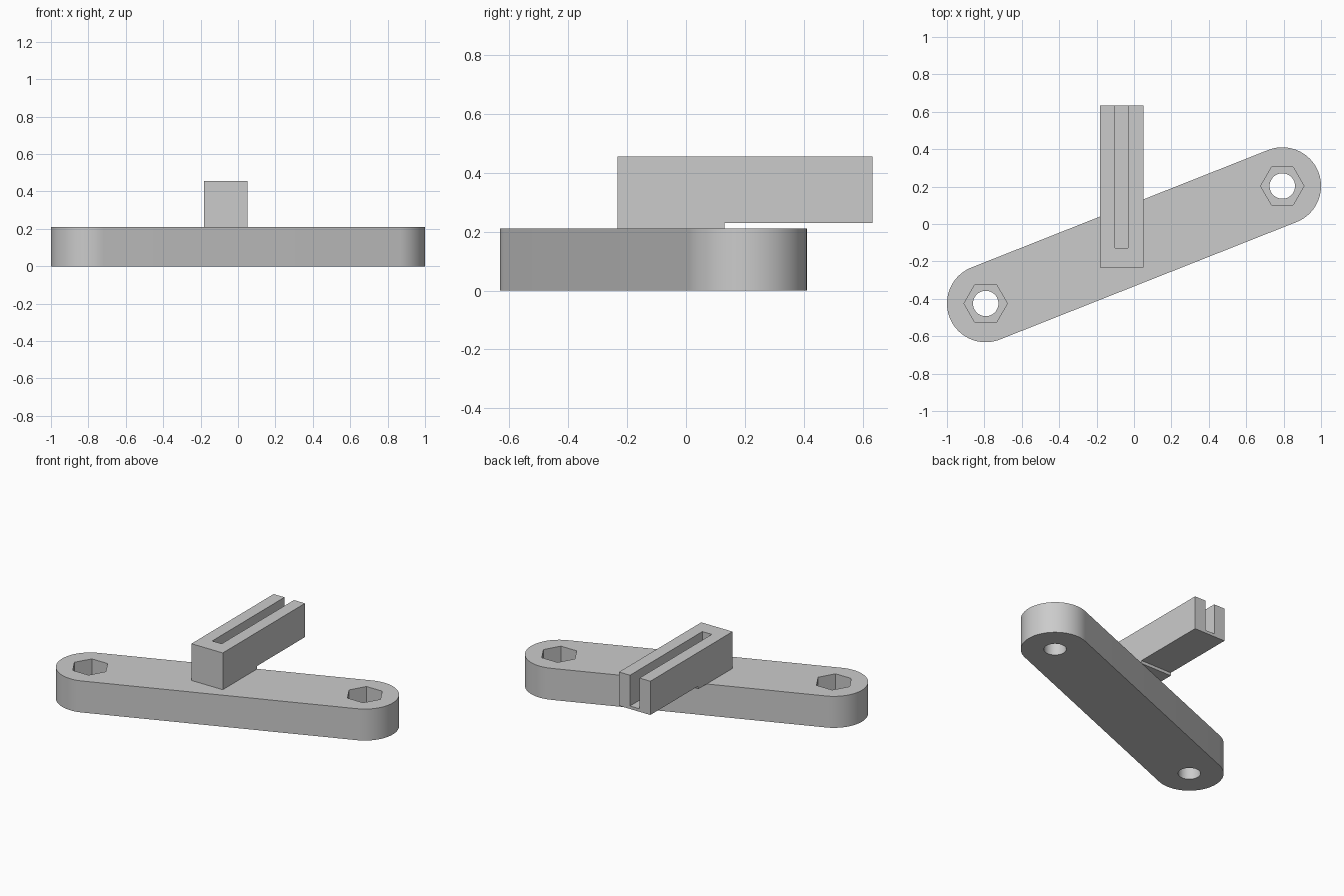
import bpy, bmesh, math

cube = bpy.data.objects.get("Cube")
if cube:
    bpy.data.objects.remove(cube, do_unlink=True)

grey = bpy.data.materials.new("plain grey")
grey.use_nodes = True
colour = (0.6, 0.6, 0.6, 1)
grey.diffuse_color = colour
grey.node_tree.nodes["Principled BSDF"].inputs["Base Color"].default_value = colour


def prism(name, points, depth):
    """Extrude a closed flat outline of 3D points along the depth vector."""
    bm = bmesh.new()
    face = bm.faces.new([bm.verts.new(p) for p in points])
    new = bmesh.ops.extrude_face_region(bm, geom=[face])["geom"]
    bmesh.ops.translate(bm, vec=depth, verts=[v for v in new if isinstance(v, bmesh.types.BMVert)])
    bmesh.ops.recalc_face_normals(bm, faces=bm.faces)
    mesh = bpy.data.meshes.new(name)
    bm.to_mesh(mesh)
    bm.free()
    mesh.materials.append(grey)
    obj = bpy.data.objects.new(name, mesh)
    bpy.context.collection.objects.link(obj)
    return obj


def arc(centre, radius, start, sweep, count, z):
    return [(centre[0] + radius * math.cos(start + sweep * i / count),
             centre[1] + radius * math.sin(start + sweep * i / count), z)
            for i in range(count)]


def cut(target, cutter):
    mod = target.modifiers.new(cutter.name, "BOOLEAN")
    mod.operation = "DIFFERENCE"
    mod.solver = "EXACT"
    mod.object = cutter
    cutter.hide_render = True
    cutter.hide_set(True)


def finish(obj):
    """Apply the cuts and set sharp-edged smooth shading."""
    bpy.ops.object.select_all(action="DESELECT")
    obj.select_set(True)
    bpy.context.view_layer.objects.active = obj
    for mod in list(obj.modifiers):
        bpy.ops.object.modifier_apply(modifier=mod.name)
    bpy.ops.object.shade_smooth_by_angle(angle=math.radians(30))


# Rounded mounting bar
THICK, RADIUS = 0.21, 0.207
left, right = (0.793, 0.203), (-0.793, -0.425)
tilt = math.atan2(left[1] - right[1], left[0] - right[0])
outline = []
for centre, start in ((left, tilt - math.pi / 2), (right, tilt + math.pi / 2)):
    outline += arc(centre, RADIUS, start, math.pi, 48, 0)
    outline.append((centre[0] + RADIUS * math.cos(start + math.pi),
                    centre[1] + RADIUS * math.sin(start + math.pi), 0))
bar = prism("mounting_bar", outline, (0, 0, THICK))

# Bolt holes with hexagonal nut recesses
cutters = []
for side, centre in (("left", left), ("right", right)):
    hole = prism(side + "_bolt_cutter", arc(centre, 0.068, 0, math.tau, 48, -0.1), (0, 0, 0.5))
    nut = prism(side + "_nut_cutter", arc(centre, 0.116, 0, math.tau, 6, THICK / 2), (0, 0, 0.3))
    for cutter in (hole, nut):
        cut(bar, cutter)
        cutters.append(cutter)
finish(bar)

# Slotted arm with a stepped underside
X0, X1, BACK, STEP, TOP = -0.181, 0.05, 0.634, 0.23, 0.455
profile = [(-0.232, THICK), (0.13, THICK), (0.13, STEP), (BACK, STEP), (BACK, TOP), (-0.232, TOP)]
arm = prism("slotted_arm", [(X0, y, z) for y, z in profile], (X1 - X0, 0, 0))
slot = prism("slot_cutter",
             [(-0.101, -0.128, 0.25), (-0.031, -0.128, 0.25), (-0.031, 1, 0.25), (-0.101, 1, 0.25)],
             (0, 0, 0.5))
cut(arm, slot)
cutters.append(slot)
finish(arm)

for cutter in cutters:
    bpy.data.objects.remove(cutter, do_unlink=True)
